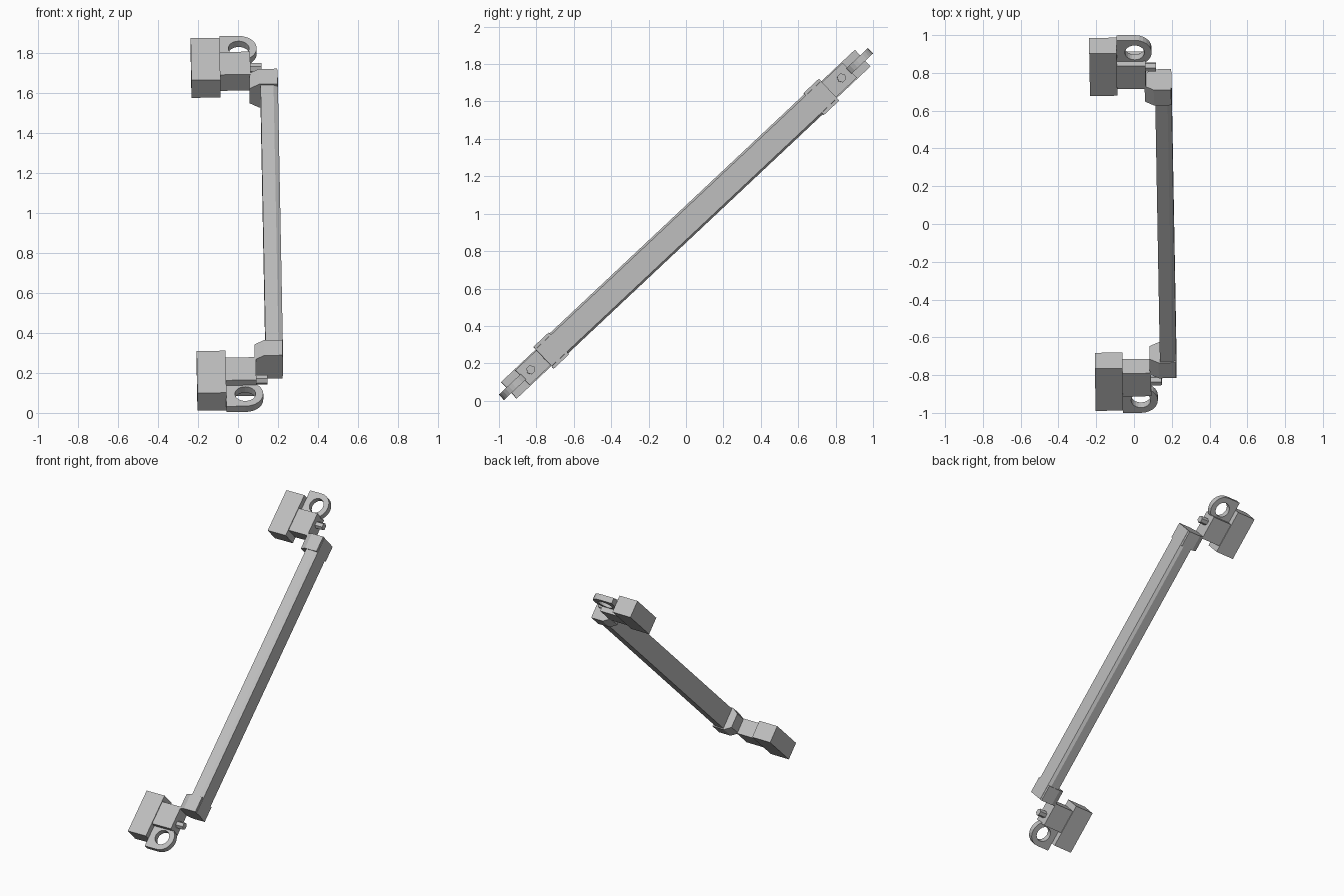
import bpy, bmesh, math
from mathutils import Matrix

cube = bpy.data.objects.get("Cube")
if cube:
    bpy.data.objects.remove(cube, do_unlink=True)

grey = bpy.data.materials.new("plain_grey")
grey.use_nodes = True
grey.diffuse_color = (0.52, 0.52, 0.52, 1)
grey.node_tree.nodes["Principled BSDF"].inputs["Base Color"].default_value = (0.52, 0.52, 0.52, 1)

# Local frame: x across, y along the bar, z through its thickness
PLACE = (Matrix.Translation((0, 0, 0.945)) @ Matrix.Rotation(math.radians(43.2), 4, 'X')
         @ Matrix.Rotation(math.radians(0.75), 4, 'Z'))
AXES = {
    'Y': lambda a, b, t: (a, t, b),
    'Z': lambda a, b, t: (a, b, t),
    'X': lambda a, b, t: (t, a, b),
}


def prism(name, outline, start, end, axis):
    """Extrude a 2D outline between two positions on an axis."""
    bm = bmesh.new()
    put = AXES[axis]
    rings = [[bm.verts.new(put(a, b, t)) for a, b in outline] for t in (start, end)]
    count = len(outline)
    for ring in rings:
        bm.faces.new(ring)
    for i in range(count):
        j = (i + 1) % count
        bm.faces.new((rings[0][i], rings[0][j], rings[1][j], rings[1][i]))
    bmesh.ops.recalc_face_normals(bm, faces=bm.faces)
    mesh = bpy.data.meshes.new(name)
    bm.to_mesh(mesh)
    bm.free()
    mesh.materials.append(grey)
    obj = bpy.data.objects.new(name, mesh)
    bpy.context.collection.objects.link(obj)
    obj.matrix_world = PLACE
    return obj


def mirrored(half):
    """Complete an outline given from its -z side to the centre."""
    return half + [(a, -b) for a, b in reversed(half)]


def arc(cx, cy, radius, first, last, steps):
    angles = [math.radians(first + (last - first) * i / steps) for i in range(steps + 1)]
    return [(cx + radius * math.cos(t), cy + radius * math.sin(t)) for t in angles]


def box(name, x0, x1, y0, y1, half):
    return prism(name, [(x0, -half), (x1, -half), (x1, half), (x0, half)], y0, y1, 'Y')


# Long bar with bevelled outer edges
prism("long_bar", mirrored([(0.125, -0.073), (0.19, -0.073), (0.212, -0.062)]), -1.046, 1.046, 'Y')

# The same fittings at both ends
for end, s in (("lower", -1), ("upper", 1)):
    prism(end + "_collar", mirrored([(0.07, -0.05), (0.118, -0.08), (0.21, -0.08)]),
          s * 0.935, s * 1.047, 'Y')
    box(end + "_outer_block", -0.22, -0.075, s * 0.99, s * 1.297, 0.061)
    box(end + "_middle_block", -0.076, 0.076, s * 1.033, s * 1.2, 0.055)

    # Hexagonal pin
    prism(end + "_pin", arc(s * 1.14, 0, 0.025, 0, 300, 5), 0.07, 0.132, 'X')

    # Eye plate: rounded tab with a bored hole
    cy = s * 1.263
    tab = [(-0.076, cy - 0.09)] + arc(0.02, cy, 0.09, -90, 90, 12) + [(-0.076, cy + 0.09)]
    plate = prism(end + "_eye_plate", tab, -0.02, 0.02, 'Z')
    cutter = prism(end + "_hole_cutter", arc(0.02, cy, 0.052, 0, 345, 23), -0.1, 0.1, 'Z')
    cutter.hide_render = True
    cutter.hide_viewport = True
    bore = plate.modifiers.new("bore", 'BOOLEAN')
    bore.operation = 'DIFFERENCE'
    bore.solver = 'EXACT'
    bore.object = cutter
